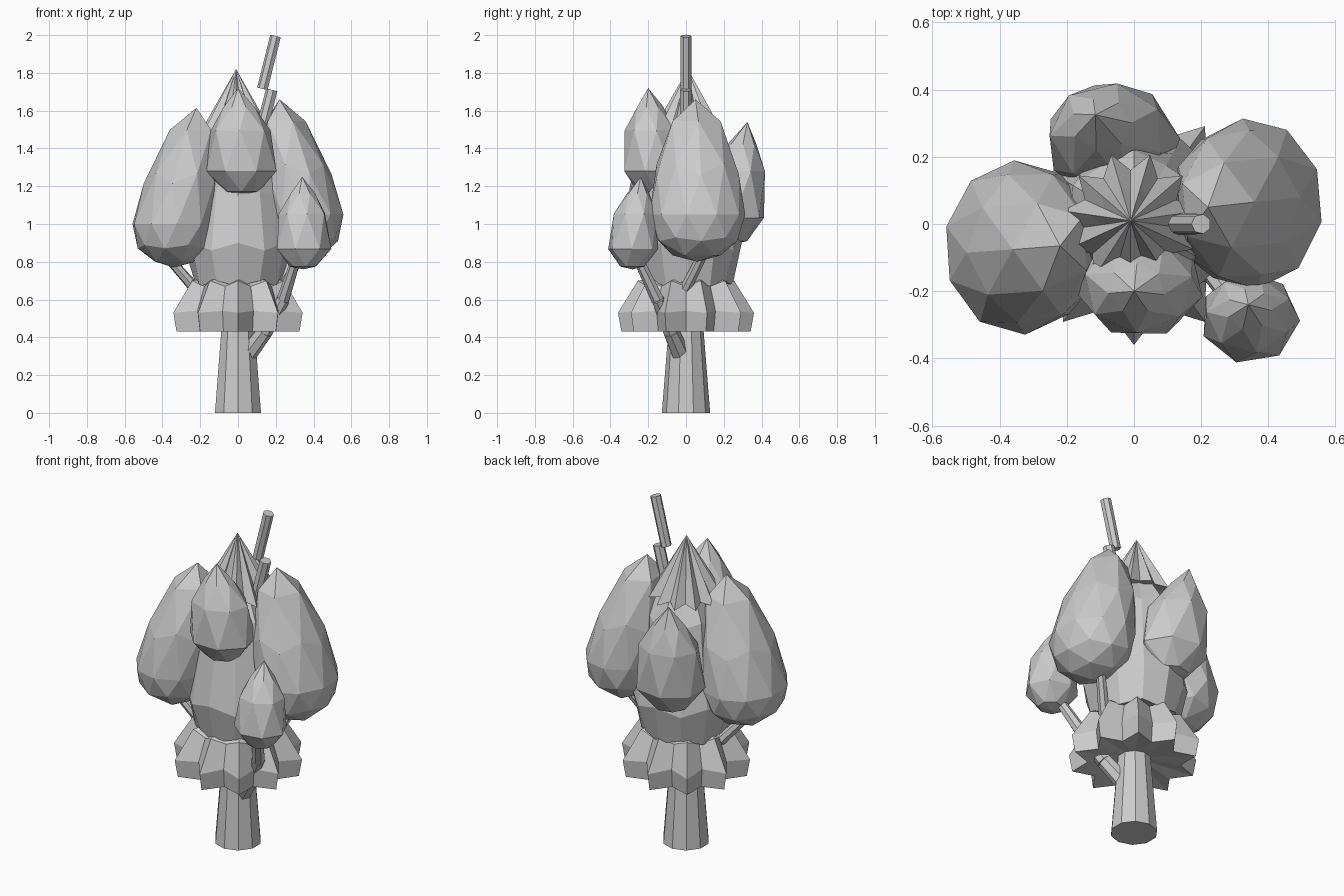
import bpy, bmesh, math
from mathutils import Vector

if "Cube" in bpy.data.objects:
    bpy.data.objects.remove(bpy.data.objects["Cube"])

mat = bpy.data.materials.new("light grey")
mat.diffuse_color = (0.6, 0.6, 0.6, 1)
mat.use_nodes = True
mat.node_tree.nodes["Principled BSDF"].inputs["Base Color"].default_value = mat.diffuse_color


def finish(name, bm):
    bmesh.ops.recalc_face_normals(bm, faces=bm.faces)
    me = bpy.data.meshes.new(name)
    bm.to_mesh(me)
    bm.free()
    me.materials.append(mat)
    ob = bpy.data.objects.new(name, me)
    bpy.context.collection.objects.link(ob)
    return ob


def loft(name, rings, n, centre=(0, 0)):
    """Closed tier from rings of (z on ridges, z in grooves, ridge radius, groove radius)."""
    bm = bmesh.new()
    loops = []
    for zo, zi, ro, ri in rings:
        loop = []
        for i in range(n):
            a = -math.pi / 2 + 2 * math.pi * i / n
            r, z = (ro, zo) if i % 2 == 0 else (ri, zi)
            loop.append(bm.verts.new((centre[0] + r * math.cos(a), centre[1] + r * math.sin(a), z)))
        loops.append(loop)
    for a, b in zip(loops, loops[1:]):
        for i in range(n):
            j = (i + 1) % n
            bm.faces.new((a[i], a[j], b[j], b[i]))
    for loop, k in ((loops[0], 0), (loops[-1], -1)):
        tip = bm.verts.new((*centre, rings[k][0]))
        for i in range(n):
            bm.faces.new((loop[i], loop[(i + 1) % n], tip))
    bmesh.ops.remove_doubles(bm, verts=bm.verts, dist=0.0005)
    return finish(name, bm)


def leaf_clump(name, centre, radii, tip, bottom, spin=0.0):
    """Large faceted ball drawn up to a leaning point."""
    bm = bmesh.new()
    bmesh.ops.create_icosphere(bm, subdivisions=2, radius=1)
    cx, cy, cz = centre
    c, s = math.cos(spin), math.sin(spin)
    for v in bm.verts:
        x, y, z = v.co
        x, y = x * c - y * s, x * s + y * c
        up = max(z, 0) ** 1.3
        down = max(-z, 0) ** 0.9
        v.co = (cx + x * radii[0] + (tip[0] - cx) * up,
                cy + y * radii[1] + (tip[1] - cy) * up,
                cz + up * (tip[2] - cz) - down * (cz - bottom))
    return finish(name, bm)


def bud(name, centre, radii, tip, bottom, spin=0.0, n=7):
    """Small clump of staggered rings with a blunt base and a sharp tip."""
    profile = [(0.03, 0.5), (0.22, 1.03), (0.6, 0.88), (0.82, 0.46)]
    bm = bmesh.new()
    cx, cy = centre

    def at(h, r, a):
        lean = h ** 2
        return bm.verts.new((cx + (tip[0] - cx) * lean + r * radii[0] * math.cos(a),
                             cy + (tip[1] - cy) * lean + r * radii[1] * math.sin(a),
                             bottom + h * (tip[2] - bottom)))

    rings = [[at(h, r, spin + 2 * math.pi * (i + k / 2) / n) for i in range(n)]
             for k, (h, r) in enumerate(profile)]
    for a, b in zip(rings, rings[1:]):
        for i in range(n):
            j = (i + 1) % n
            bm.faces.new((a[i], a[j], b[i]))
            bm.faces.new((a[j], b[j], b[i]))
    for ring, h in ((rings[0], 0), (rings[-1], 1)):
        end = at(h, 0, 0)
        for i in range(n):
            bm.faces.new((ring[i], ring[(i + 1) % n], end))
    return finish(name, bm)


def branch(name, points, r0, r1, n=7):
    """Straight tapered sticks joined end to end."""
    bm = bmesh.new()
    steps = len(points) - 1
    for k in range(steps):
        a, b = Vector(points[k]), Vector(points[k + 1])
        ra, rb = (r0 + (r1 - r0) * t / steps for t in (k, k + 1))
        q = (b - a).to_track_quat('Z', 'Y').to_matrix().to_4x4()
        q.translation = (a + b) / 2
        bmesh.ops.create_cone(bm, cap_ends=True, segments=n, radius1=ra, radius2=rb,
                              depth=(b - a).length, matrix=q)
    return finish(name, bm)


# Trunk
loft("trunk", [(0.0, 0.0, 0.128, 0.128), (0.45, 0.45, 0.092, 0.092), (1.3, 1.3, 0.05, 0.05)], 10)

# Foliage tiers: scalloped skirt, rounded middle, ribbed top
loft("skirt_tier", [(0.46, 0.46, 0.09, 0.09), (0.43, 0.43, 0.342, 0.25), (0.53, 0.54, 0.36, 0.265),
                    (0.7, 0.67, 0.255, 0.22), (0.72, 0.72, 0.15, 0.15)], 20)
loft("middle_tier", [(0.72, 0.72, 0.1, 0.1), (0.67, 0.7, 0.235, 0.23), (0.9, 0.86, 0.285, 0.28),
                     (1.15, 1.17, 0.23, 0.23), (1.38, 1.34, 0.21, 0.19), (1.5, 1.5, 0.13, 0.11)],
     12, (0, 0.01))
loft("top_tier", [(1.49, 1.49, 0.05, 0.05), (1.46, 1.48, 0.205, 0.15), (1.62, 1.62, 0.115, 0.085),
                  (1.82, 1.82, 0, 0)], 22, (-0.01, 0.01))

# Leaf clumps around the crown
leaf_clump("left_clump", (-0.34, -0.07, 1.0), (0.225, 0.26), (-0.22, -0.065, 1.615), 0.77, 0.7)
leaf_clump("right_clump", (0.345, 0.06, 1.05), (0.218, 0.255), (0.22, 0.05, 1.66), 0.8, 0.1)
bud("front_clump", (0.02, -0.175), (0.185, 0.16), (0.0, -0.2, 1.72), 1.155, 0.2)
bud("back_clump", (-0.06, 0.24), (0.195, 0.17), (-0.115, 0.325, 1.54), 0.89, 0.5)
bud("small_clump", (0.345, -0.283), (0.145, 0.132), (0.34, -0.24, 1.25), 0.76, 0.4)

# Branches
branch("small_clump_branch", [(0.02, -0.01, 0.27), (0.14, -0.08, 0.43), (0.24, -0.15, 0.6),
                              (0.32, -0.27, 0.85)], 0.052, 0.026)
branch("left_branch", [(-0.06, 0, 0.47), (-0.22, -0.02, 0.65), (-0.36, -0.06, 0.81)], 0.035, 0.026)
branch("right_branch", [(0.06, -0.02, 0.5), (0.21, 0.0, 0.66), (0.32, 0.1, 0.86)], 0.035, 0.026)
branch("upper_branch", [(0.05, 0, 1.2), (0.18, 0, 1.71)], 0.036, 0.032)
branch("top_twig", [(0.13, 0, 1.715), (0.2, 0, 1.995)], 0.03, 0.03)
